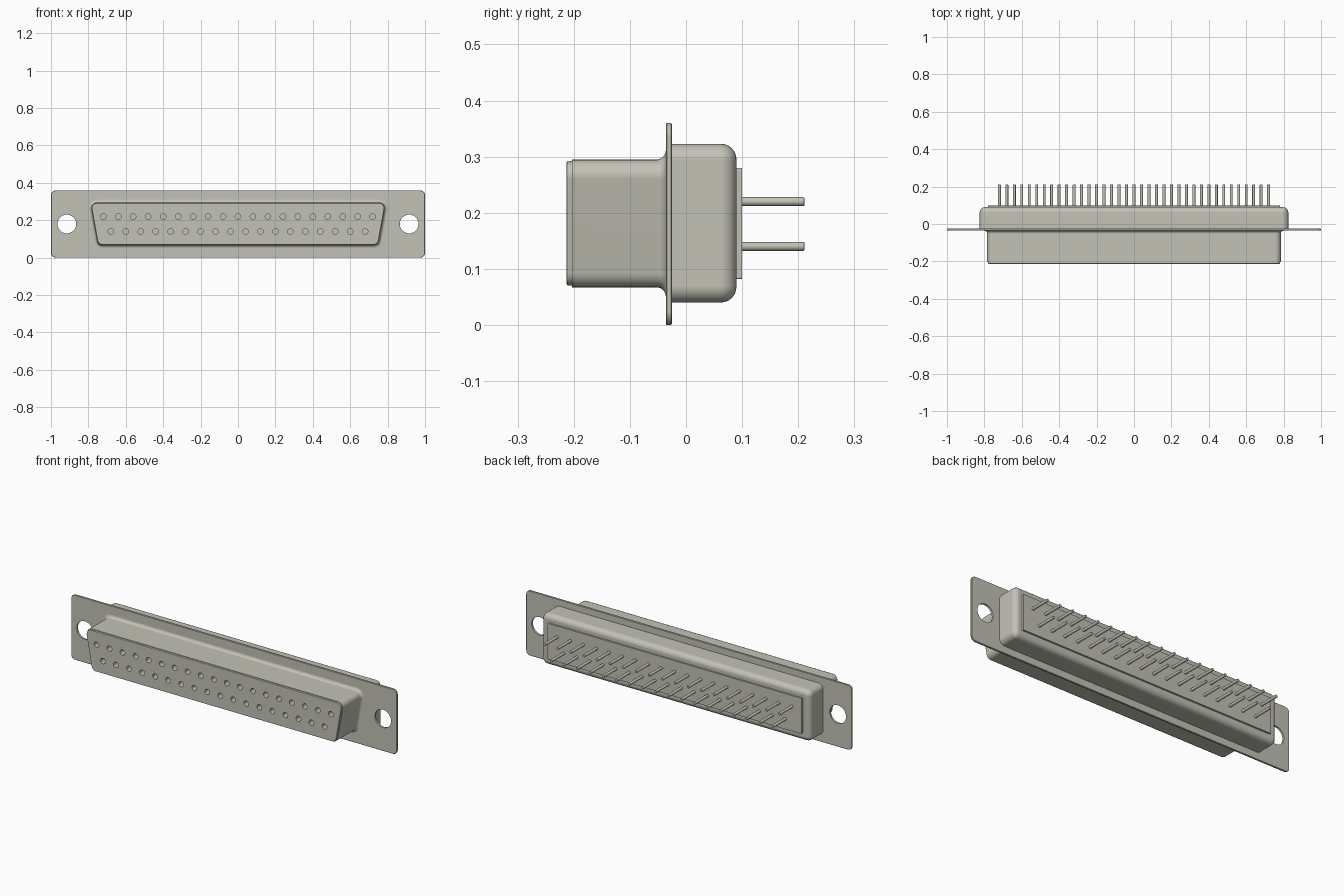
import bpy
import bmesh
from math import pi, sin, cos, atan2
from mathutils import Matrix

if "Cube" in bpy.data.objects:
    bpy.data.objects.remove(bpy.data.objects["Cube"], do_unlink=True)

metal = bpy.data.materials.new("warm grey metal")
metal.use_nodes = True
metal.diffuse_color = (0.55, 0.54, 0.47, 1)
metal.node_tree.nodes["Principled BSDF"].inputs["Base Color"].default_value = metal.diffuse_color

MID = 0.18        # height of the connector axis
PITCH = 0.08      # spacing of contacts along a row


def make_object(name, bm):
    bmesh.ops.recalc_face_normals(bm, faces=bm.faces[:])
    mesh = bpy.data.meshes.new(name)
    bm.to_mesh(mesh)
    bm.free()
    mesh.materials.append(metal)
    obj = bpy.data.objects.new(name, mesh)
    bpy.context.collection.objects.link(obj)
    return obj


def finish(obj):
    """Smooth the rounded faces and keep the flat ones flat."""
    bpy.ops.object.select_all(action='DESELECT')
    obj.select_set(True)
    bpy.context.view_layer.objects.active = obj
    bpy.ops.object.shade_smooth_by_angle(angle=0.6)
    mod = obj.modifiers.new("even_normals", 'WEIGHTED_NORMAL')
    mod.keep_sharp = True


def outline(centres, radius, steps=6):
    """Rounded convex outline: an arc of the radius about each corner centre."""
    points = []
    count = len(centres)
    for i, (x, z) in enumerate(centres):
        px, pz = centres[i - 1]
        nx, nz = centres[(i + 1) % count]
        start = atan2(z - pz, x - px) - pi / 2
        sweep = (atan2(nz - z, nx - x) - pi / 2 - start) % (2 * pi)
        for k in range(steps + 1):
            a = start + sweep * k / steps
            points.append((x + radius * cos(a), z + radius * sin(a)))
    return points


def loft(name, centres, rings):
    """Join outlines of given (radius, y) along the depth and cap both ends."""
    bm = bmesh.new()
    loops = [[bm.verts.new((x, y, z)) for x, z in outline(centres, r)] for r, y in rings]
    for a, b in zip(loops, loops[1:]):
        for i in range(len(a)):
            bm.faces.new((a[i - 1], a[i], b[i], b[i - 1]))
    bm.faces.new(loops[0])
    bm.faces.new(loops[-1])
    return make_object(name, bm)


def trapezoid(top_x, low_x, top_z, low_z):
    return [(-low_x, low_z), (low_x, low_z), (top_x, top_z), (-top_x, top_z)]


def rods(name, spots, radius, y0, y1, sides, bevel=0):
    """Cylinders along the depth at each (x, z) spot."""
    bm = bmesh.new()
    for x, z in spots:
        place = Matrix.Translation((x, (y0 + y1) / 2, z)) @ Matrix.Rotation(pi / 2, 4, 'X')
        bmesh.ops.create_cone(bm, cap_ends=True, segments=sides, radius1=radius,
                              radius2=radius, depth=y1 - y0, matrix=place)
    if bevel:
        rims = [e for e in bm.edges if abs(e.verts[0].co.y - e.verts[1].co.y) < 1e-4]
        bmesh.ops.bevel(bm, geom=rims, offset=bevel, segments=2, affect='EDGES', profile=0.5)
    return make_object(name, bm)


def drill(target, spots, radius, y0, y1, sides):
    cutter = rods("drill", spots, radius, y0, y1, sides)
    cutter.hide_render = True
    mod = target.modifiers.new("holes", 'BOOLEAN')
    mod.operation = 'DIFFERENCE'
    mod.solver = 'EXACT'
    mod.object = cutter
    bpy.context.view_layer.objects.active = target
    bpy.ops.object.modifier_apply(modifier=mod.name)
    bpy.data.objects.remove(cutter, do_unlink=True)


# Contact positions: long row above, short staggered row below
contacts = [((i - (n - 1) / 2) * PITCH, z)
            for n, z in ((19, MID + 0.04), (18, MID - 0.04)) for i in range(n)]

# Mounting flange with two screw holes
flange = loft("mounting_flange", trapezoid(0.975, 0.975, 0.335, 0.025),
              [(0.023, -0.036), (0.025, -0.034), (0.025, -0.027), (0.023, -0.025)])
drill(flange, [(-0.915, MID), (0.915, MID)], 0.05, -0.1, 0.05, 40)

# D-shaped front shell, flared into the flange
d_shape = trapezoid(0.755, 0.725, 0.265, 0.097)
flare = [(0.046 - 0.016 * sin(a), -0.036 - 0.016 * (1 - cos(a)))
         for a in [k * pi / 12 for k in range(7)]]
shell = loft("front_shell", d_shape,
             [(0.03, -0.203)] + flare[::-1] + [(0.046, -0.03)])

# Insulating face with the contact sockets
face = loft("socket_face", d_shape,
            [(0.023, -0.213), (0.0258, -0.212), (0.027, -0.209), (0.027, -0.195)])
for part in (shell, face):
    drill(part, contacts, 0.015, -0.25, -0.12, 16)

# Rear housing with a rounded back edge
back_edge = [(0.002 + 0.028 * cos(a), 0.062 + 0.028 * sin(a))
             for a in [k * pi / 12 for k in range(7)]]
housing = loft("rear_housing", trapezoid(0.795, 0.795, 0.293, 0.07),
               [(0.03, -0.03)] + back_edge)

# Raised rear plate and the solder pins
plate = loft("rear_plate", trapezoid(0.777, 0.777, 0.277, 0.085),
             [(0.003, 0.08), (0.003, 0.1)])
pins = rods("solder_pins", contacts, 0.008, 0.09, 0.211, 14, bevel=0.002)

for part in (flange, shell, face, housing, plate, pins):
    finish(part)
